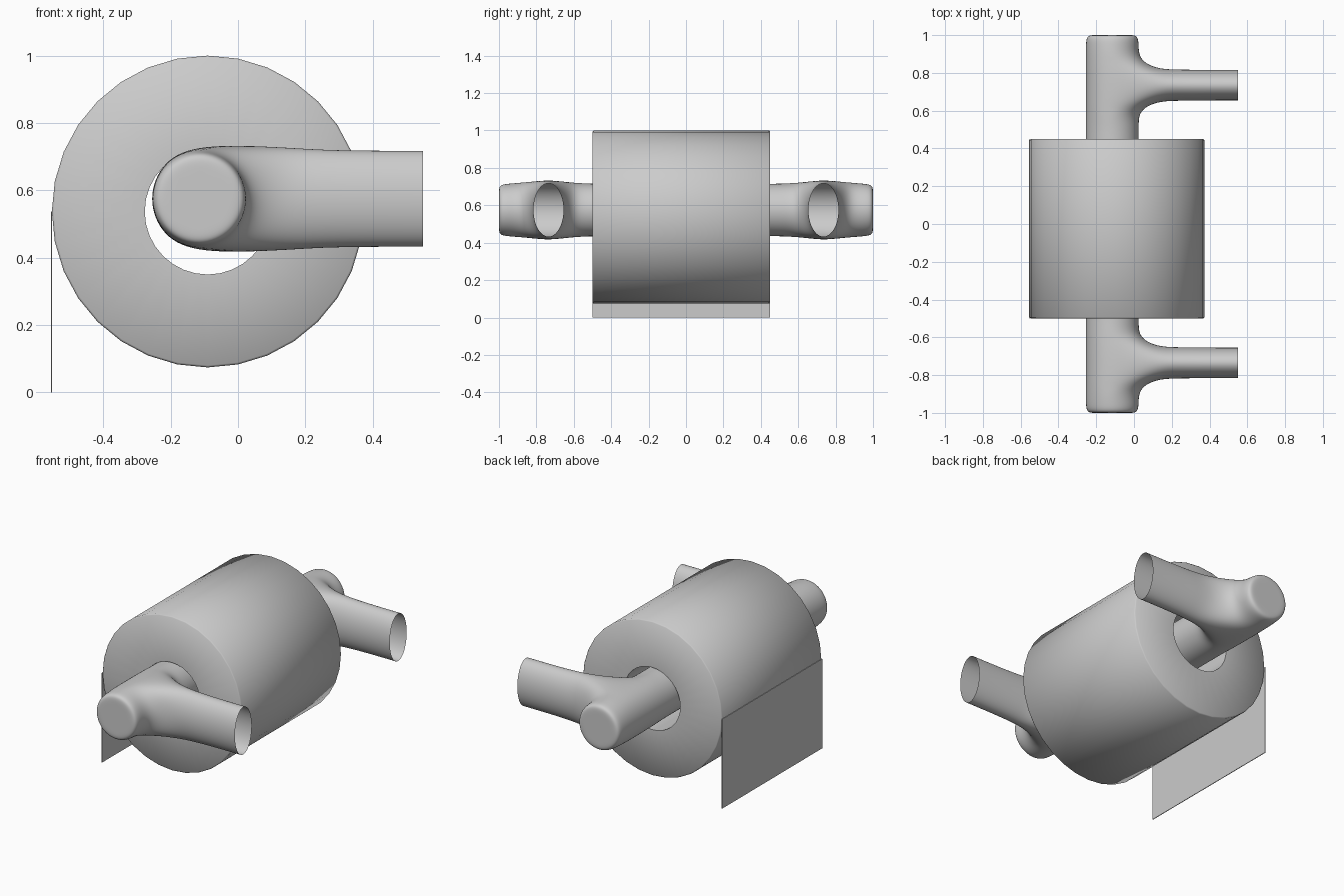
import bpy, bmesh
from math import sin, cos, pi, radians

if "Cube" in bpy.data.objects:
    bpy.data.objects.remove(bpy.data.objects["Cube"])


def make_object(name, bm):
    bmesh.ops.recalc_face_normals(bm, faces=bm.faces)
    mesh = bpy.data.meshes.new(name)
    bm.to_mesh(mesh)
    bm.free()
    ob = bpy.data.objects.new(name, mesh)
    bpy.context.collection.objects.link(ob)
    return ob


def shade(ob, angle):
    bpy.ops.object.select_all(action='DESELECT')
    ob.select_set(True)
    bpy.context.view_layer.objects.active = ob
    bpy.ops.object.shade_smooth_by_angle(angle=radians(angle))


# Paper roll: rectangular profile with eased outer edges, revolved in 32 sides
RX, RZ, Y0, Y1 = -0.09, 0.537, -0.5, 0.45
R_OUT, R_IN, N, E = 0.463, 0.187, 32, 0.006
profile = [(R_IN, Y0), (R_OUT - E, Y0), (R_OUT, Y0 + E),
           (R_OUT, Y1 - E), (R_OUT - E, Y1), (R_IN, Y1)]
bm = bmesh.new()
cols = [[bm.verts.new((RX + r * cos(2 * pi * k / N), y, RZ + r * sin(2 * pi * k / N)))
         for r, y in profile] for k in range(N)]
for k in range(N):
    a, b = cols[k], cols[(k + 1) % N]
    for j in range(len(profile)):
        i = (j + 1) % len(profile)
        bm.faces.new((a[j], b[j], b[i], a[i]))
shade(make_object("paper_roll", bm), 50)

# Hanging sheet: thin slab tangent to the back of the roll
bm = bmesh.new()
bmesh.ops.create_cube(bm, size=1)
for v in bm.verts:
    v.co = (RX - R_OUT + 0.004 * (v.co.x - 0.25), (Y0 + Y1) / 2 + v.co.y * (Y1 - Y0),
            (v.co.z + 0.5) * RZ)
make_object("hanging_sheet", bm)

# Holder: half of the bar as an eight-sided cage, with an arm grown from its +x side
BX, BZ, AY = -0.115, 0.575, 0.735
rings = [(0.0, 0.155, 1.0), (0.4, 0.155, 1.0), (0.52, 0.155, 1.0), (0.60, 0.155, 1.04),
         (AY, 0.155, 1.05), (0.87, 0.155, 1.05), (0.955, 0.155, 1.0),
         (1.0, 0.148, 1.0), (1.0, 0.10, 1.0)]          # y, radius, height scale
IN, MID, OUT = 3, 4, 5                                  # rings the arm attaches to
bm = bmesh.new()
bar = [[bm.verts.new((BX + r * cos(k * pi / 4), y, BZ + r * s * sin(k * pi / 4)))
        for k in range(8)] for y, r, s in rings]
for i in range(len(bar) - 1):
    for k in range(8):
        if i in (IN, MID) and k in (0, 1, 6, 7):        # opening for the arm
            continue
        j = (k + 1) % 8
        bm.faces.new((bar[i][k], bar[i][j], bar[i + 1][j], bar[i + 1][k]))
bm.faces.new(bar[-1])
for v in [bar[MID][k] for k in (7, 0, 1)]:
    bm.verts.remove(v)

# Arm: twelve-sided oval loops from the opening out to the open end
loop = ([bar[OUT][k] for k in (0, 1, 2)] + [bar[MID][2]] +
        [bar[IN][k] for k in (2, 1, 0, 7, 6)] + [bar[MID][6]] +
        [bar[OUT][k] for k in (6, 7)])
for x, hw, hz in [(0.12, 0.088, 0.161), (0.25, 0.086, 0.151),
                  (0.40, 0.084, 0.149), (0.55, 0.084, 0.149)]:
    new = [bm.verts.new((x, AY + hw * cos(k * pi / 6), BZ + hz * sin(k * pi / 6)))
           for k in range(12)]
    for k in range(12):
        j = (k + 1) % 12
        bm.faces.new((loop[k], loop[j], new[j], new[k]))
    loop = new
for f in bm.faces:
    f.smooth = True
holder = make_object("roll_holder", bm)
mirror = holder.modifiers.new("mirror", 'MIRROR')
mirror.use_axis = (False, True, False)
sub = holder.modifiers.new("subdivision", 'SUBSURF')
sub.levels = sub.render_levels = 3
